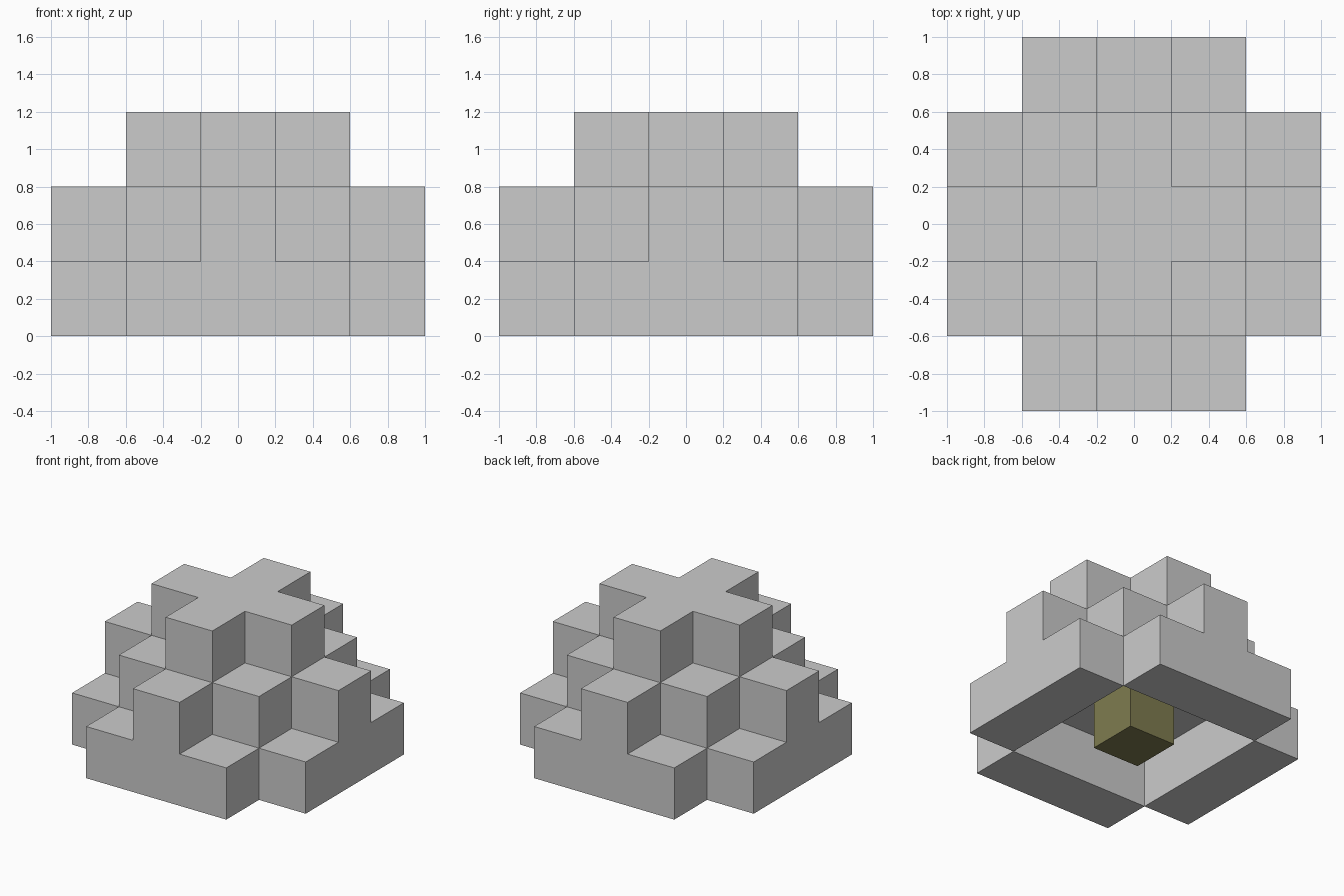
import bpy
import bmesh
from mathutils import Matrix, Vector

old = bpy.data.objects.get("Cube")
if old:
    bpy.data.objects.remove(old, do_unlink=True)

CELL = 0.4


def make_material(name, colour):
    mat = bpy.data.materials.new(name)
    mat.use_nodes = True
    mat.diffuse_color = (*colour, 1)
    mat.node_tree.nodes["Principled BSDF"].inputs["Base Color"].default_value = (*colour, 1)
    return mat


def build_blocks(name, cells, mat):
    """Join grid cells into one flat-faced body, keeping only exposed sides."""
    bm = bmesh.new()
    axes = [Vector(row) for row in Matrix.Identity(3)]
    for cell in cells:
        centre = Vector(cell) + Vector((0, 0, 0.5))
        for i in range(3):
            for sign in (-1, 1):
                normal = axes[i] * sign
                if tuple(int(c) for c in Vector(cell) + normal) in cells:
                    continue
                u = axes[(i + 1) % 3] / 2
                v = axes[(i + 2) % 3] / 2 * sign
                mid = centre + normal / 2
                corners = (mid - u - v, mid + u - v, mid + u + v, mid - u + v)
                bm.faces.new([bm.verts.new(c * CELL) for c in corners])
    bmesh.ops.remove_doubles(bm, verts=bm.verts, dist=0.001)
    bmesh.ops.dissolve_limit(bm, angle_limit=0.01, verts=bm.verts, edges=bm.edges)
    mesh = bpy.data.meshes.new(name)
    bm.to_mesh(mesh)
    bm.free()
    mesh.materials.append(mat)
    obj = bpy.data.objects.new(name, mesh)
    bpy.context.collection.objects.link(obj)
    return obj


grey = make_material("stone grey", (0.6, 0.6, 0.6))
olive = make_material("dark olive", (0.21, 0.2, 0.08))

# Stepped dome: every cell within the rounded radius, hollow in the bottom layer
reach = range(-2, 3)
dome = {(x, y, z) for x in reach for y in reach for z in range(3)
        if x * x + y * y + z * z <= 5 and (z > 0 or max(abs(x), abs(y)) == 2)}
build_blocks("stepped_dome", dome, grey)

# Single block hanging in the middle of the hollow
build_blocks("core_block", {(0, 0, 0)}, olive)
